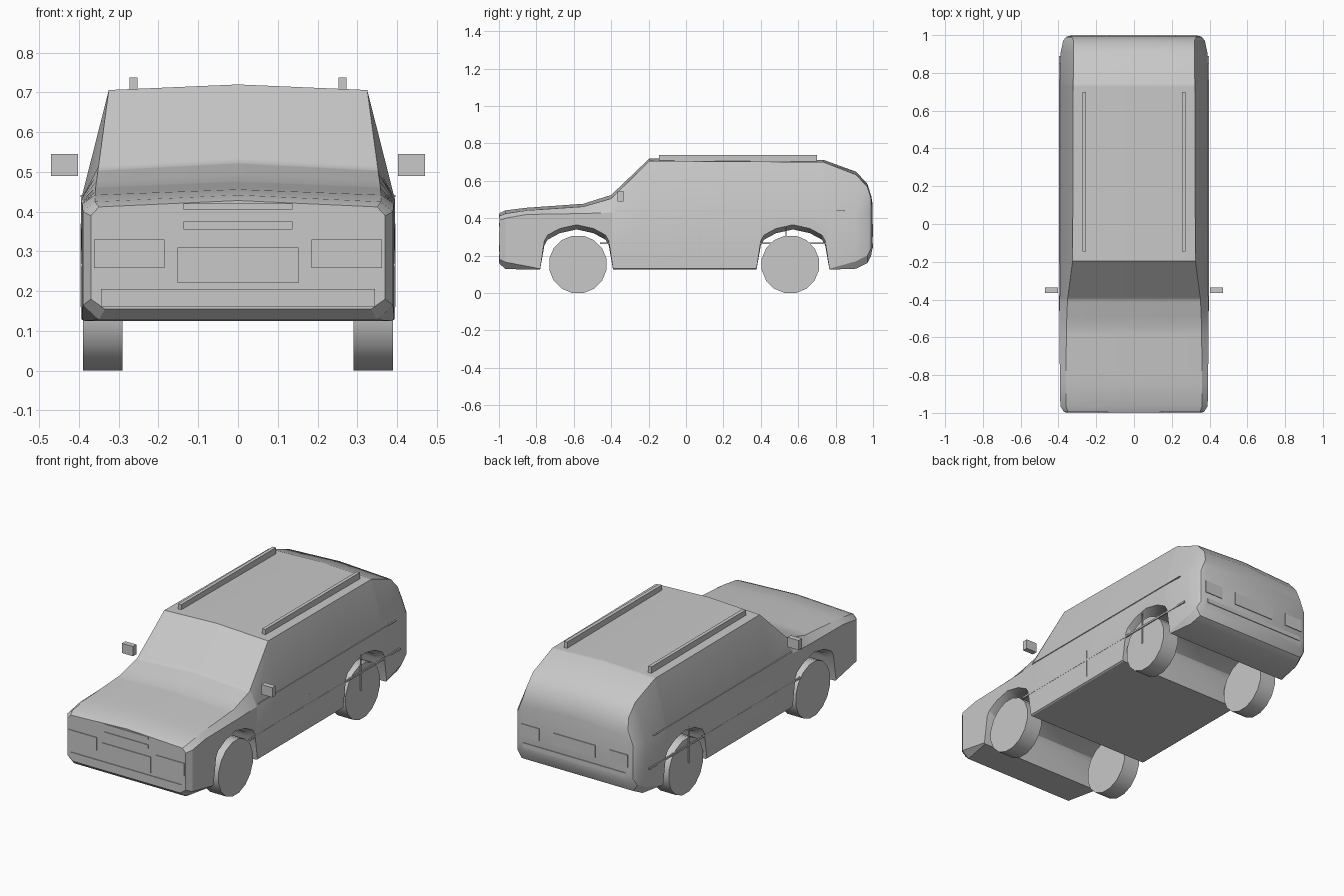
import bpy, bmesh, math
from mathutils import Matrix

if "Cube" in bpy.data.objects:
    bpy.data.objects.remove(bpy.data.objects["Cube"])

grey = bpy.data.materials.new("plain_grey")
grey.use_nodes = True
COLOUR = (0.58, 0.58, 0.58, 1)
grey.diffuse_color = COLOUR
grey.node_tree.nodes["Principled BSDF"].inputs["Base Color"].default_value = COLOUR


def finish(name, bm, smooth=None):
    bmesh.ops.recalc_face_normals(bm, faces=bm.faces)
    mesh = bpy.data.meshes.new(name)
    bm.to_mesh(mesh)
    bm.free()
    mesh.materials.append(grey)
    ob = bpy.data.objects.new(name, mesh)
    bpy.context.collection.objects.link(ob)
    if smooth:
        bpy.ops.object.select_all(action='DESELECT')
        ob.select_set(True)
        bpy.context.view_layer.objects.active = ob
        bpy.ops.object.shade_smooth_by_angle(angle=math.radians(smooth))
    return ob


def box(name, x, y, z):
    """Box from three (low, high) spans."""
    bm = bmesh.new()
    bmesh.ops.create_cube(bm, size=1)
    for v in bm.verts:
        v.co = [s[0] if c < 0 else s[1] for c, s in zip(v.co, (x, y, z))]
    return finish(name, bm)


def pair(name, x, y, z):
    """Box on the left, and its mirror image on the right."""
    box("left_" + name, x, y, z)
    box("right_" + name, (-x[1], -x[0]), y, z)


def sample(table, y):
    """Straight-line interpolation along the car's length."""
    for a, b in zip(table, table[1:]):
        if y <= b[0]:
            t = (y - a[0]) / (b[0] - a[0])
            return [p + (q - p) * t for p, q in zip(a[1:], b[1:])]
    return table[-1][1:]


# Upper body: y, side half-width, belt z, shoulder half-width, shoulder z, centre z
upper = [
    (-.996, .37, .39, .35, .412, .428), (-.965, .39, .40, .36, .425, .442),
    (-.85, .392, .42, .36, .442, .456), (-.55, .395, .425, .358, .462, .477),
    (-.40, .395, .43, .352, .505, .524), (-.195, .395, .43, .325, .706, .72),
    (.735, .395, .43, .322, .70, .712), (.91, .388, .43, .32, .632, .648),
    (.97, .375, .43, .32, .567, .583), (.99, .36, .43, .33, .505, .52),
    (.996, .345, .42, .325, .47, .485)]

# Lower body: y, floor z, floor half-width, sill z, with an arch over each axle
lower = [(-.996, .155, .335, .18), (-.965, .128, .35, .165)]
FRONT_AXLE, REAR_AXLE = -.585, .572
arch = [(.195, 0), (.172, .13), (.155, .16), (.09, .195), (0, .215)]
arch = [(-d, h) for d, h in arch] + [(d, h) for d, h in arch[-2::-1]]
for axle in (FRONT_AXLE, REAR_AXLE):
    for d, h in arch:
        if h:
            lower.append((axle + d, .125 + h, .345, .15 + h))
        else:
            lower.append((axle + d, .125, .387, .13))
lower += [(.91, .13, .365, .17), (.97, .16, .35, .20),
          (.99, .20, .335, .24), (.996, .235, .32, .265)]

# Body shell: rings lofted from nose to tail
bm = bmesh.new()
rings = []
for y in sorted({r[0] for r in upper} | {r[0] for r in lower}):
    width, belt, shoulder, shoulder_z, top = sample(upper, y)
    floor, floor_w, sill = sample(lower, y)
    half = [(floor_w, floor), (width, sill), (width, belt), (shoulder, shoulder_z)]
    ring = [(0, floor)] + half + [(0, top)] + [(-x, z) for x, z in half[::-1]]
    rings.append([bm.verts.new((x, y, z)) for x, z in ring])
for a, b in zip(rings, rings[1:]):
    for i in range(len(a)):
        j = (i + 1) % len(a)
        bm.faces.new((a[i], a[j], b[j], b[i]))
bm.faces.new(rings[0])
bm.faces.new(rings[-1])
finish("body", bm, 28)

# Wheels
for end, y in (("front", -.578), ("rear", .558)):
    for side, s in (("left", 1), ("right", -1)):
        bm = bmesh.new()
        bmesh.ops.create_cone(bm, cap_ends=True, segments=16, radius1=.156,
                              radius2=.156, depth=.1)
        turn = Matrix.Rotation(math.pi / 2, 4, 'Y') @ Matrix.Rotation(math.pi / 16, 4, 'Z')
        bm.transform(Matrix.Translation((s * .34, y, .153)) @ turn)
        finish(f"{end}_{side}_wheel", bm, 30)

# Roof rails and door mirrors
pair("roof_rail", (.253, .273), (-.145, .70), (.70, .738))
pair("door_mirror", (.402, .47), (-.365, -.335), (.49, .545))

# Side trim: belt line, rubbing strip, door gaps
pair("belt_strip", (.388, .396), (-.38, .85), (.437, .442))
pair("rubbing_strip", (.388, .396), (-.46, .89), (.261, .271))
pair("front_door_gap", (.392, .396), (.073, .077), (.16, .32))
pair("rear_door_gap", (.389, .396), (.533, .538), (.165, .37))

# Nose details: grille bars, plate, bumper strip and lamps
nose = (-1, -.994)
box("upper_grille_bar", (-.137, .137), nose, (.405, .42))
box("lower_grille_bar", (-.137, .137), nose, (.355, .375))
box("front_plate", (-.152, .152), nose, (.22, .31))
box("front_bumper_strip", (-.345, .345), nose, (.16, .205))
pair("headlamp", (.185, .362), nose, (.258, .33))

# Tail details: plate, bumper strip and lamps
tail = (.994, 1)
box("rear_plate", (-.13, .13), tail, (.30, .37))
box("rear_bumper_strip", (-.32, .32), tail, (.24, .265))
pair("tail_lamp", (.22, .335), tail, (.30, .37))
